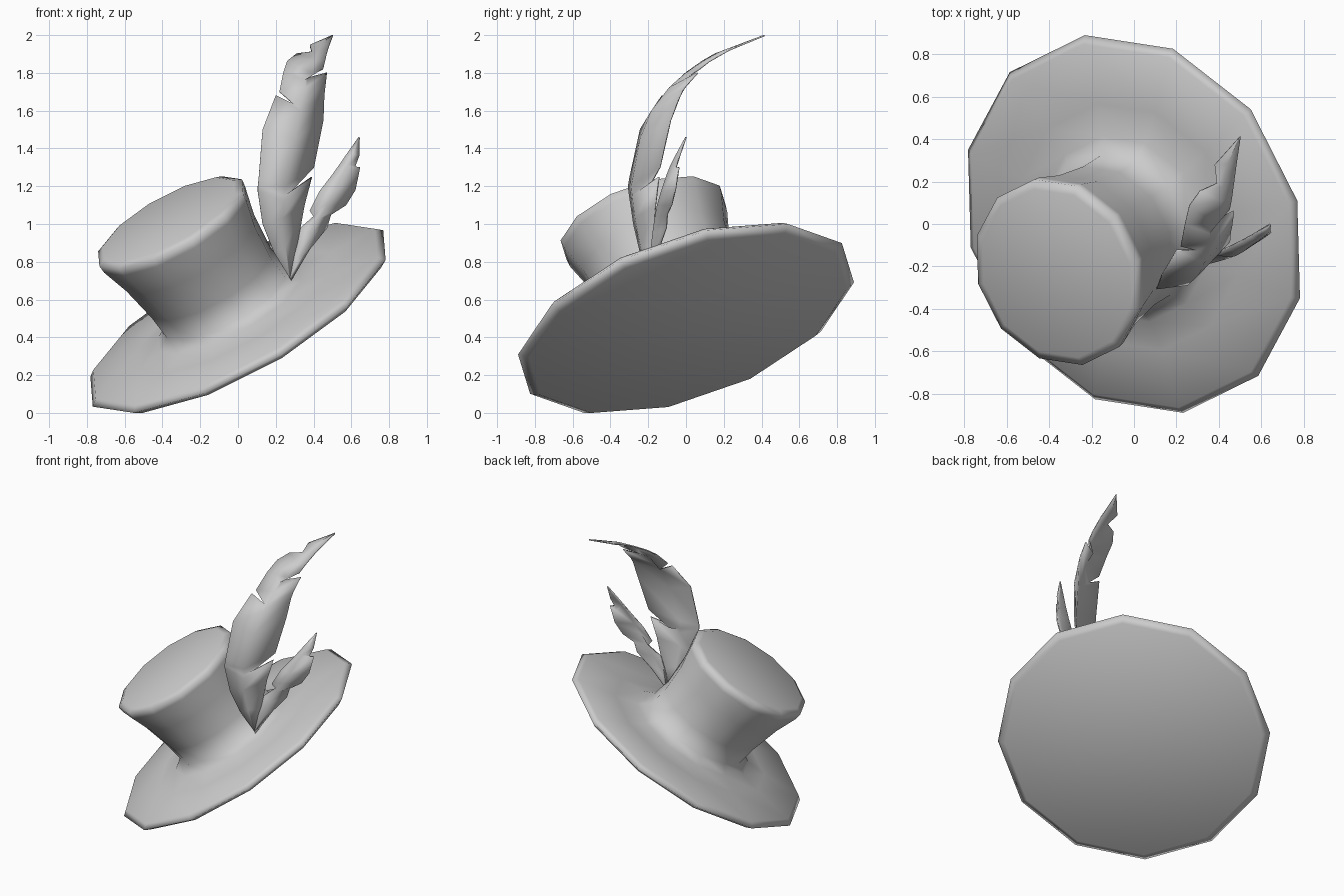
import bpy, bmesh, math
from mathutils import Vector

if "Cube" in bpy.data.objects:
    bpy.data.objects.remove(bpy.data.objects["Cube"])

SIDES = 12
RADIUS = 0.92
CENTRE = Vector((0, 0, 0.5))

# Tilted frame of the hat: U and V point at brim corners, N is its axis
U = Vector((0.55, 0.54, 0.5)) / RADIUS
V = Vector((0.585, -0.715, 0.068)) / RADIUS
N = V.cross(U).normalized()
LEAN = Vector((-0.055, -0.032, -0.035))  # sideways shift of the crown


def finish(name, bm):
    bmesh.ops.recalc_face_normals(bm, faces=bm.faces)
    mesh = bpy.data.meshes.new(name)
    bm.to_mesh(mesh)
    bm.free()
    for p in mesh.polygons:
        p.use_smooth = True
    ob = bpy.data.objects.new(name, mesh)
    bpy.context.collection.objects.link(ob)
    return ob


def lathe(name, profile):
    """Rings of (radius, height along axis, share of the lean), capped."""
    bm = bmesh.new()
    rings = []
    for r, h, k in profile:
        c = CENTRE + N * h + LEAN * k
        rings.append([bm.verts.new(c + r * (U * math.cos(a) + V * math.sin(a)))
                      for a in (i * math.tau / SIDES for i in range(SIDES))])
    for a, b in zip(rings, rings[1:]):
        for i in range(SIDES):
            j = (i + 1) % SIDES
            bm.faces.new((a[i], a[j], b[j], b[i]))
    bm.faces.new(rings[0])
    bm.faces.new(rings[-1])
    return finish(name, bm)


def lerp_table(table, z):
    for (z0, y0), (z1, y1) in zip(table, table[1:]):
        if z <= z1:
            return y0 + (y1 - y0) * (z - z0) / (z1 - z0)
    return table[-1][1]


def feather(name, rows, bend, tilt, fold):
    """Rows of left, quill and right points (x, z); bend gives y from z."""
    bm = bmesh.new()
    grid = []
    z0, z1 = rows[0][1][1], rows[-1][1][1]
    for left, quill, right in rows:
        t = (quill[1] - z0) / (z1 - z0)
        line = []
        for p in (left, quill, right):
            y = lerp_table(bend, p[1]) + tilt * (1 - t ** 3) * (p[0] - quill[0])
            if p is quill:
                y -= fold * math.sin(math.pi * t)
            line.append(bm.verts.new((p[0], y, p[1])))
        grid.append(line)
    for a, b in zip(grid, grid[1:]):
        for i in range(2):
            bm.faces.new((a[i], a[i + 1], b[i + 1], b[i]))
    ob = finish(name, bm)
    mod = ob.modifiers.new("thickness", 'SOLIDIFY')
    mod.thickness = 0.008
    mod.offset = 0
    return ob


# Brim, flared base and crown in one profile
lathe("hat", [
    (0.87, -0.033, 0), (0.92, 0.0, 0), (0.885, 0.03, 0), (0.60, 0.045, 0),
    (0.45, 0.07, 0.1), (0.375, 0.115, 0.2), (0.374, 0.25, 0.5),
    (0.403, 0.45, 0.8), (0.447, 0.605, 1), (0.452, 0.65, 1), (0.41, 0.67, 1)])

# Large feather with notched edges
feather("large_feather", [
    ((.27, .72), (.28, .70), (.29, .72)),
    ((.19, .85), (.25, .88), (.31, .88)),
    ((.13, 1.0), (.23, 1.03), (.35, 1.1)),
    ((.105, 1.17), (.24, 1.12), (.39, 1.25)),
    ((.105, 1.2), (.245, 1.15), (.28, 1.17)),
    ((.11, 1.25), (.25, 1.2), (.40, 1.3)),
    ((.13, 1.5), (.30, 1.45), (.45, 1.55)),
    ((.20, 1.68), (.33, 1.6), (.455, 1.68)),
    ((.30, 1.63), (.34, 1.64), (.46, 1.72)),
    ((.22, 1.70), (.36, 1.72), (.47, 1.80)),
    ((.24, 1.8), (.355, 1.76), (.365, 1.775)),
    ((.26, 1.86), (.39, 1.80), (.45, 1.82)),
    ((.31, 1.90), (.41, 1.87), (.46, 1.86)),
    ((.39, 1.91), (.42, 1.91), (.475, 1.92)),
    ((.38, 1.945), (.44, 1.95), (.485, 1.95)),
    ((.497, 1.996), (.5, 1.998), (.502, 1.996)),
], [(.7, -.19), (.95, -.22), (1.2, -.23), (1.4, -.20), (1.6, -.13),
    (1.72, -.05), (1.8, .03), (1.9, .17), (2.0, .42)], 0.55, 0.06)

# Small feather leaning outward
feather("small_feather", [
    ((.275, .72), (.28, .70), (.29, .72)),
    ((.29, .83), (.34, .83), (.38, .87)),
    ((.32, .97), (.39, .95), (.47, .98)),
    ((.40, 1.04), (.43, 1.03), (.49, 1.05)),
    ((.38, 1.07), (.47, 1.10), (.57, 1.10)),
    ((.43, 1.17), (.51, 1.17), (.62, 1.18)),
    ((.50, 1.26), (.55, 1.26), (.645, 1.30)),
    ((.55, 1.33), (.58, 1.31), (.61, 1.28)),
    ((.57, 1.36), (.61, 1.37), (.64, 1.36)),
    ((.637, 1.455), (.64, 1.46), (.643, 1.455)),
], [(.7, -.2), (.9, -.15), (1.1, -.11), (1.3, -.06), (1.46, 0)], 0.4, 0.04)
